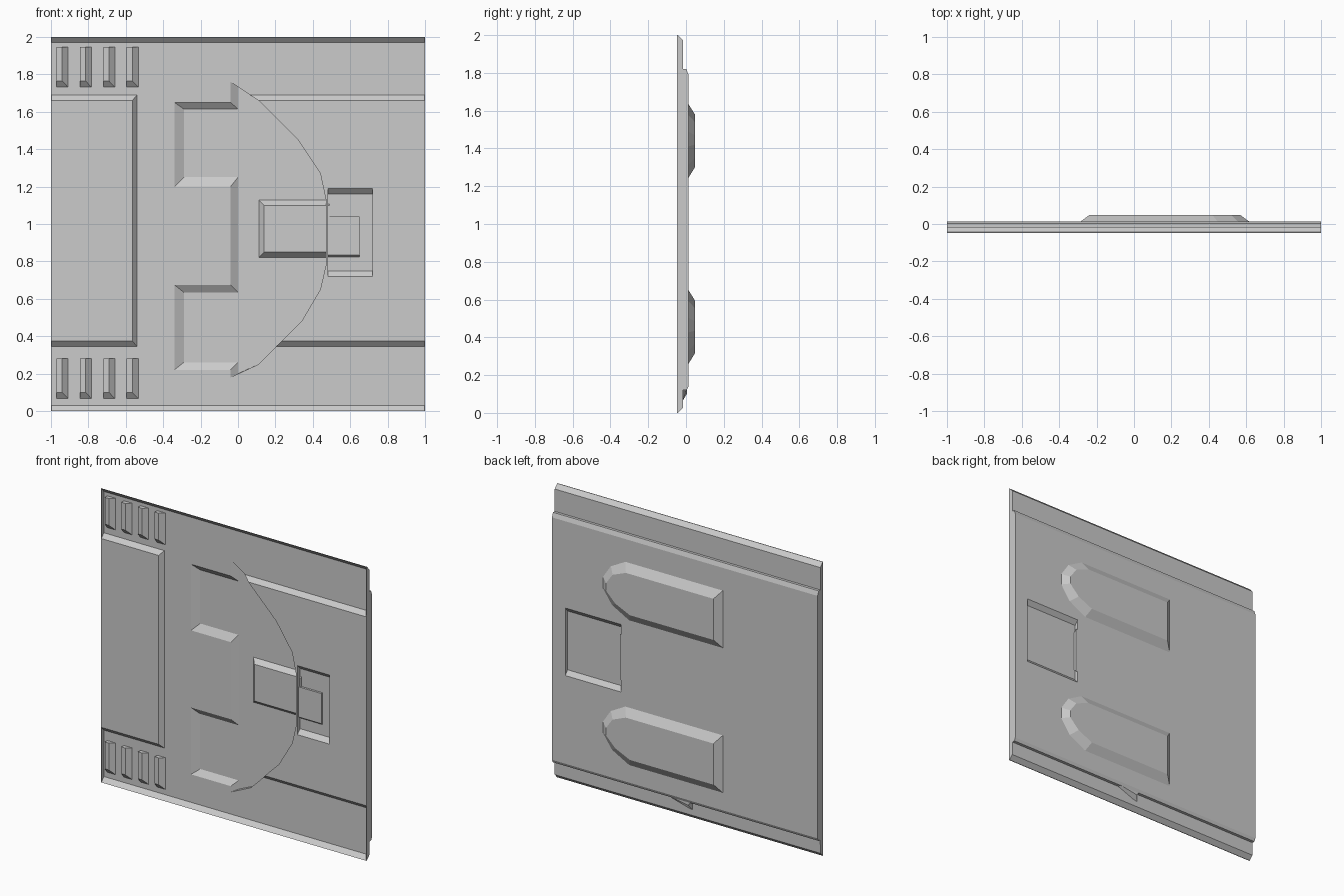
import bpy, bmesh

if "Cube" in bpy.data.objects:
    bpy.data.objects.remove(bpy.data.objects["Cube"])

grey = bpy.data.materials.new("panel_grey")
grey.diffuse_color = (0.6, 0.6, 0.6, 1)
grey.use_nodes = True
grey.node_tree.nodes["Principled BSDF"].inputs["Base Color"].default_value = grey.diffuse_color


def loft(name, rings):
    """Closed solid through rings of 3D points, capped at both ends."""
    bm = bmesh.new()
    vs = [[bm.verts.new(p) for p in r] for r in rings]
    n = len(rings[0])
    for a, b in zip(vs, vs[1:]):
        for i in range(n):
            j = (i + 1) % n
            bm.faces.new((a[i], a[j], b[j], b[i]))
    caps = [bm.faces.new(vs[0]), bm.faces.new(vs[-1])]
    bmesh.ops.triangulate(bm, faces=caps)
    bmesh.ops.recalc_face_normals(bm, faces=bm.faces)
    me = bpy.data.meshes.new(name)
    bm.to_mesh(me)
    bm.free()
    me.materials.append(grey)
    ob = bpy.data.objects.new(name, me)
    bpy.context.collection.objects.link(ob)
    return ob


def layers(name, *levels):
    """Solid from (y, outline of x,z points) levels."""
    return loft(name, [[(x, y, z) for x, z in pts] for y, pts in levels])


def rect(x0, x1, z0, z1):
    return [(x0, z0), (x1, z0), (x1, z1), (x0, z1)]


def along_x(name, x0, x1, profile):
    """Solid from a (z, y) profile swept along x."""
    return loft(name, [[(x, y, z) for z, y in profile] for x in (x0, x1)])


def cut(ob, *cutters):
    for c in cutters:
        m = ob.modifiers.new("cut", 'BOOLEAN')
        m.object, m.solver = c, 'EXACT'
    bpy.context.view_layer.update()
    ev = ob.evaluated_get(bpy.context.evaluated_depsgraph_get())
    me = bpy.data.meshes.new_from_object(ev)
    ob.modifiers.clear()
    ob.data = me


BACK, FACE, STRIP, FLOOR = 0.013, -0.047, -0.02, 0.007

# main plate with flared thin flanges at top and bottom
body = along_x("main_plate", -1, 1, [
    (0, FACE), (0.03, STRIP), (1.97, STRIP), (2, FACE),
    (2, FACE + 0.004), (1.972, STRIP + 0.004), (1.82, STRIP + 0.004),
    (1.82, 0.002), (1.79, BACK), (0.14, BACK), (0.12, 0.004),
    (0.12, STRIP + 0.004), (0.028, STRIP + 0.004), (0, FACE + 0.004)])

# raised front panel on the right
right_panel = along_x("right_panel", 0, 1, [
    (0.345, STRIP + 0.001), (0.375, FACE), (1.66, FACE), (1.69, STRIP + 0.001)])

# raised front panel on the left
layers("left_panel", (STRIP + 0.001, rect(-1, -0.54, 0.345, 1.69)),
       (FACE, rect(-1, -0.565, 0.375, 1.66)))

# half-round recess with two pockets
arc = [(0.11, 0.25), (0.23, 0.37), (0.34, 0.48), (0.44, 0.65), (0.47, 0.78),
       (0.47, 1.13), (0.44, 1.27), (0.32, 1.45), (0.11, 1.66)]
outer = [(-0.04, 0.18)] + arc + [
    (-0.04, 1.76), (-0.04, 1.65), (-0.34, 1.65), (-0.34, 1.2), (-0.04, 1.2),
    (-0.04, 0.675), (-0.34, 0.675), (-0.34, 0.22), (-0.04, 0.22)]
inner = [(0, 0.2)] + arc + [
    (0, 1.735), (0, 1.615), (-0.29, 1.615), (-0.29, 1.25), (0, 1.25),
    (0, 0.635), (-0.29, 0.635), (-0.29, 0.26), (0, 0.26)]
recess = layers("recess_cutter", (-0.08, outer), (STRIP, outer), (FLOOR, inner))

# latch window in front and wider latch recess behind
window = layers("window_cutter", (-0.08, rect(0.48, 0.72, 0.72, 1.19)),
                (FACE, rect(0.48, 0.72, 0.72, 1.19)),
                (-0.0185, rect(0.48, 0.72, 0.75, 1.16)))
rear = layers("rear_cutter", (0.03, rect(0.48, 0.9, 0.74, 1.2)),
              (BACK, rect(0.48, 0.9, 0.74, 1.2)),
              (-0.012, rect(0.48, 0.9, 0.77, 1.17)))
cut(body, recess, window, rear)
cut(right_panel, recess, window)
for c in (recess, window, rear):
    bpy.data.objects.remove(c)

# sloped latch ramp and its tongue
layers("latch_ramp", (FLOOR + 0.002, rect(0.11, 0.49, 0.82, 1.13)),
       (-0.025, rect(0.14, 0.49, 0.85, 1.1)))
layers("latch_tongue", (-0.015, rect(0.47, 0.65, 0.82, 1.04)),
       (-0.033, rect(0.47, 0.65, 0.835, 1.04)))

# two long bumps on the back, rounded at one end
for name, z in (("lower_back_bump", 0.455), ("upper_back_bump", 1.44)):
    base = [(-0.29, -0.2), (0.42, -0.2), (0.55, -0.13), (0.62, -0.03),
            (0.62, 0.05), (0.56, 0.14), (0.45, 0.2), (-0.29, 0.2)]
    top = [(-0.24, -0.14), (0.39, -0.14), (0.5, -0.09), (0.57, -0.02),
           (0.57, 0.03), (0.52, 0.1), (0.42, 0.14), (-0.24, 0.14)]
    layers(name, (BACK - 0.003, [(x, z + d) for x, d in base]),
           (0.047, [(x, z + d) for x, d in top]))

# rows of raised ribs on the left, above and below
for row, z0 in (("lower", 0.065), ("upper", 1.73)):
    for i in range(4):
        x = -0.97 + 0.125 * i
        layers(f"{row}_rib_{i + 1}",
               (STRIP + 0.001, rect(x, x + 0.063, z0, z0 + 0.217)),
               (FACE, rect(x, x + 0.03, z0 + 0.035, z0 + 0.217)))

# thin side walls closing the flanges
for name, x in (("left_wall", -1), ("right_wall", 0.996)):
    along_x(name, x, x + 0.004, [(0, FACE), (0.03, STRIP + 0.002),
                                 (1.97, STRIP + 0.002), (2, FACE)])

# small spur below the back plate
layers("back_spur", (STRIP, [(-0.04, 0.06), (0.13, 0.125), (-0.04, 0.125)]),
       (0.004, [(-0.02, 0.1), (0.13, 0.125), (-0.04, 0.125)]))
